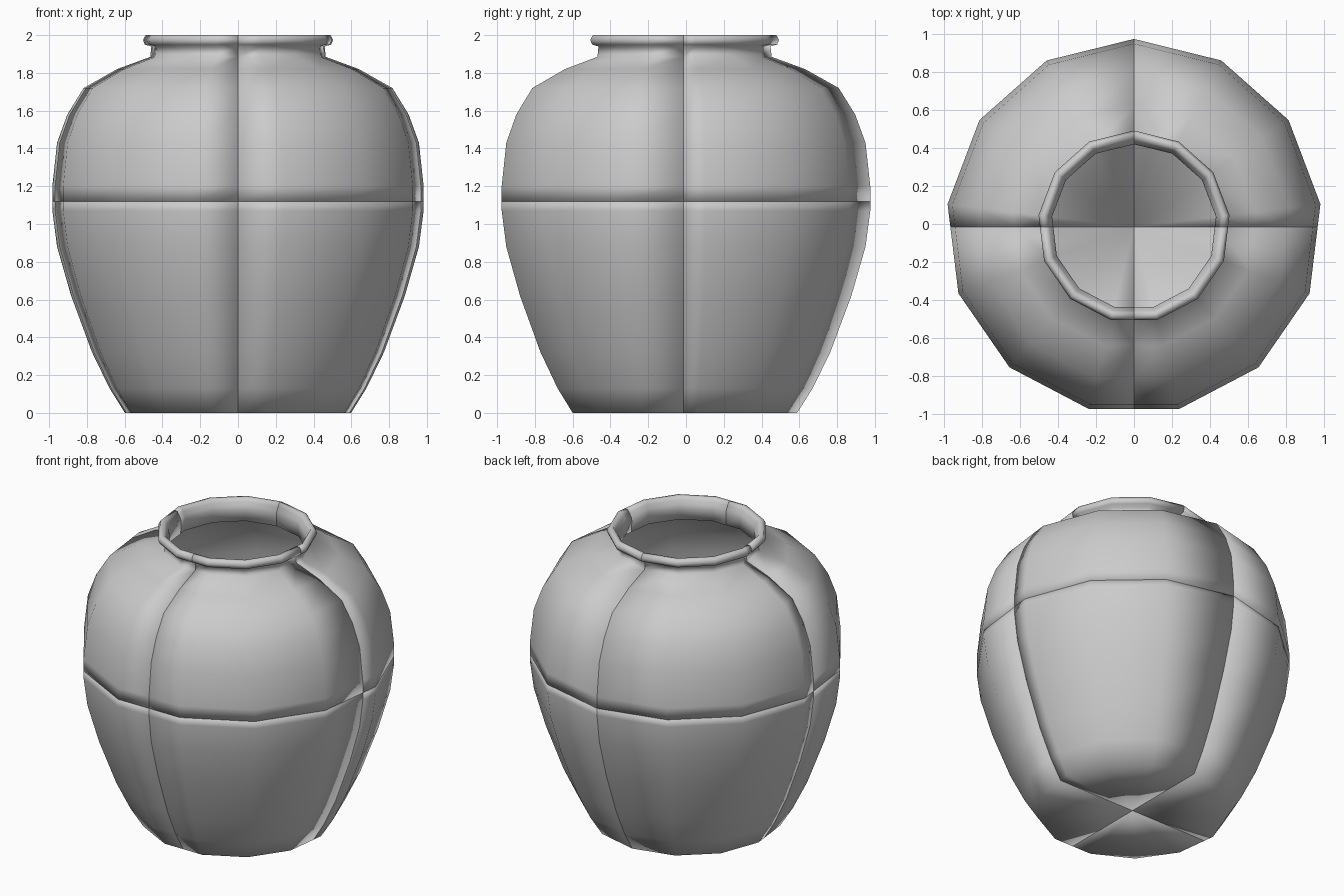
import bpy, bmesh, math

if "Cube" in bpy.data.objects:
    bpy.data.objects.remove(bpy.data.objects["Cube"])

SIDES = 13
STEP = 2 * math.pi / SIDES
CY = -0.0145  # odd side count: shift so the bounds are centred in y

# wall sections as (radius, height): outer skin and matching inner skin
LOWER_OUT = [(0, 0), (.603, 0), (.685, .13), (.778, .32), (.89, .62),
             (.965, .88), (.99, 1.07), (.99, 1.12)]
LOWER_IN = [(0, .04), (.57, .04), (.645, .15), (.735, .34), (.845, .63),
            (.92, .89), (.945, 1.07), (.945, 1.12)]
UPPER_OUT = [(.99, 1.12), (.99, 1.2), (.965, 1.43), (.91, 1.58), (.823, 1.72),
             (.645, 1.82), (.468, 1.885), (.462, 1.94), (.497, 1.95),
             (.507, 1.975), (.493, 2.0)]
UPPER_IN = [(.945, 1.12), (.945, 1.2), (.92, 1.42), (.868, 1.56), (.79, 1.69),
            (.63, 1.785), (.44, 1.85), (.435, 1.93), (.44, 1.955),
            (.455, 1.98), (.467, 2.0)]


def poly_scale(a):
    """Radius factor of the 13-sided outline at angle a (corner at +y)."""
    t = (a - math.pi / 2) % STEP
    return math.cos(STEP / 2) / math.cos(t - STEP / 2)


def make_piece(name, outer, inner, quadrant):
    a0, a1 = quadrant * math.pi / 2, (quadrant + 1) * math.pi / 2
    corners = [(math.pi / 2 + k * STEP) % (2 * math.pi) for k in range(SIDES)]
    angles = [a0] + sorted(a for a in corners if a0 + .01 < a < a1 - .01) + [a1]
    loop = outer + inner[::-1]
    n = len(loop)
    bm = bmesh.new()
    cols = []
    for a in angles:
        s = poly_scale(a)
        cols.append([bm.verts.new((r * s * math.cos(a), r * s * math.sin(a) + CY, z))
                     for r, z in loop])
    # sweep the wall section around the quadrant
    for c, d in zip(cols, cols[1:]):
        for i in range(n):
            j = (i + 1) % n
            if loop[i][0] == 0 and loop[j][0] == 0:
                continue
            bm.faces.new((c[i], d[i], d[j], c[j]))
    # cut faces along the two vertical seams
    for c in (cols[0], cols[-1]):
        for i in range(len(outer) - 1):
            bm.faces.new((c[i], c[i + 1], c[n - 2 - i], c[n - 1 - i]))
    bmesh.ops.remove_doubles(bm, verts=bm.verts, dist=1e-4)
    bmesh.ops.recalc_face_normals(bm, faces=bm.faces)
    for f in bm.faces:
        f.smooth = True
    me = bpy.data.meshes.new(name)
    bm.to_mesh(me)
    bm.free()
    bpy.context.collection.objects.link(bpy.data.objects.new(name, me))


# four lower wall pieces with base, four upper pieces with shoulder, neck and rim
for q, side in enumerate(("back_right", "back_left", "front_left", "front_right")):
    make_piece("vase_lower_" + side, LOWER_OUT, LOWER_IN, q)
    make_piece("vase_upper_" + side, UPPER_OUT, UPPER_IN, q)
